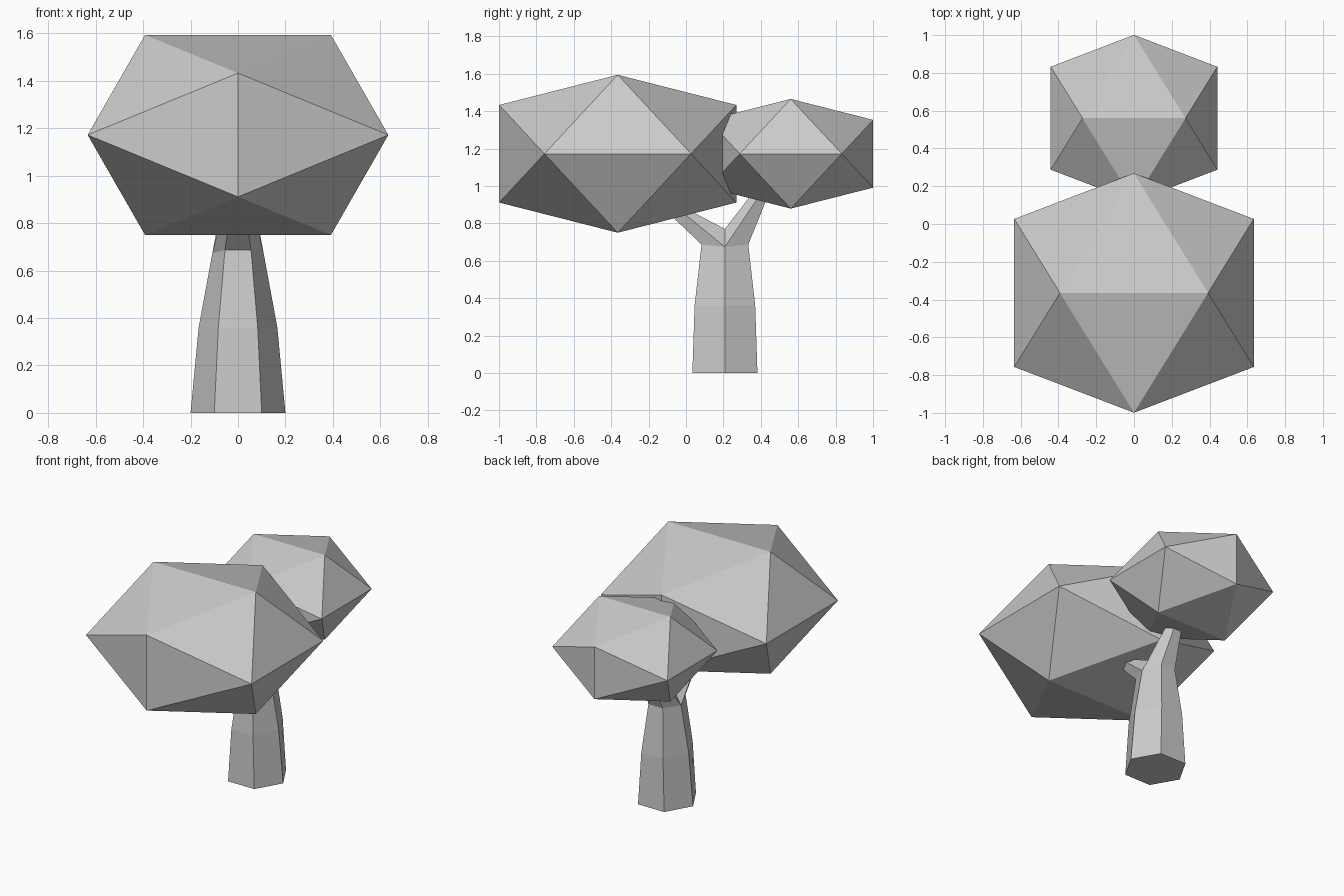
import bpy, bmesh

if "Cube" in bpy.data.objects:
    bpy.data.objects.remove(bpy.data.objects["Cube"])

PHI = (1 + 5 ** 0.5) / 2


def finish(name, bm):
    bmesh.ops.recalc_face_normals(bm, faces=bm.faces)
    mesh = bpy.data.meshes.new(name)
    bm.to_mesh(mesh)
    bm.free()
    obj = bpy.data.objects.new(name, mesh)
    bpy.context.collection.objects.link(obj)
    return obj


# Flattened icosahedron leaf mass: three golden rectangles wrapped in a hull
def canopy(name, y, z, half_width, half_height):
    bm = bmesh.new()
    s = half_width / PHI
    flat = half_height / half_width
    for a in (-1, 1):
        for b in (-PHI, PHI):
            for p in ((a, 0, b), (0, b, a), (b, a, 0)):
                bm.verts.new((p[0] * s, y + p[1] * s, z + p[2] * s * flat))
    bmesh.ops.convex_hull(bm, input=bm.verts)
    return finish(name, bm)


canopy("large_canopy", -0.365, 1.172, 0.634, 0.422)
canopy("small_canopy", 0.56, 1.172, 0.441, 0.293)

# Six-sided trunk that splits into two branches
bm = bmesh.new()
TRUNK_Y = 0.208


def pair(x, y, z):
    return bm.verts.new((-x, y, z)), bm.verts.new((x, y, z))


def hex_ring(front, side, back):
    return [front[0], front[1], side[1], back[1], back[0], side[0]]


def bridge(low, high):
    for i in range(6):
        j = (i + 1) % 6
        bm.faces.new((low[i], low[j], high[j], high[i]))


# Trunk rings: narrow x, wide x, half depth, corner height, side height
rings = []
for nx, wx, d, z, side_z in ((0.1, 0.2, 0.174, 0, 0),
                             (0.083, 0.166, 0.162, 0.36, 0.36),
                             (0.055, 0.108, 0.125, 0.687, 0.674)):
    front = pair(nx, TRUNK_Y - d, z)
    side = pair(wx, TRUNK_Y, side_z)
    back = pair(nx, TRUNK_Y + d, z)
    rings.append(hex_ring(front, side, back))
bm.faces.new(rings[0])
bridge(rings[0], rings[1])
bridge(rings[1], rings[2])

# Branches share the crotch edge and run up into the canopies
crotch = pair(0.05, TRUNK_Y, 0.77)
for outer, tips in ((front, ((-0.12, 0.88), (-0.075, 0.905), (-0.04, 0.90))),
                    (back, ((0.44, 0.95), (0.41, 0.975), (0.37, 0.98)))):
    start = hex_ring(outer, side, crotch)
    end = hex_ring(pair(0.026, *tips[0]), pair(0.052, *tips[1]), pair(0.026, *tips[2]))
    bridge(start, end)
    bm.faces.new(end)
finish("forked_trunk", bm)
